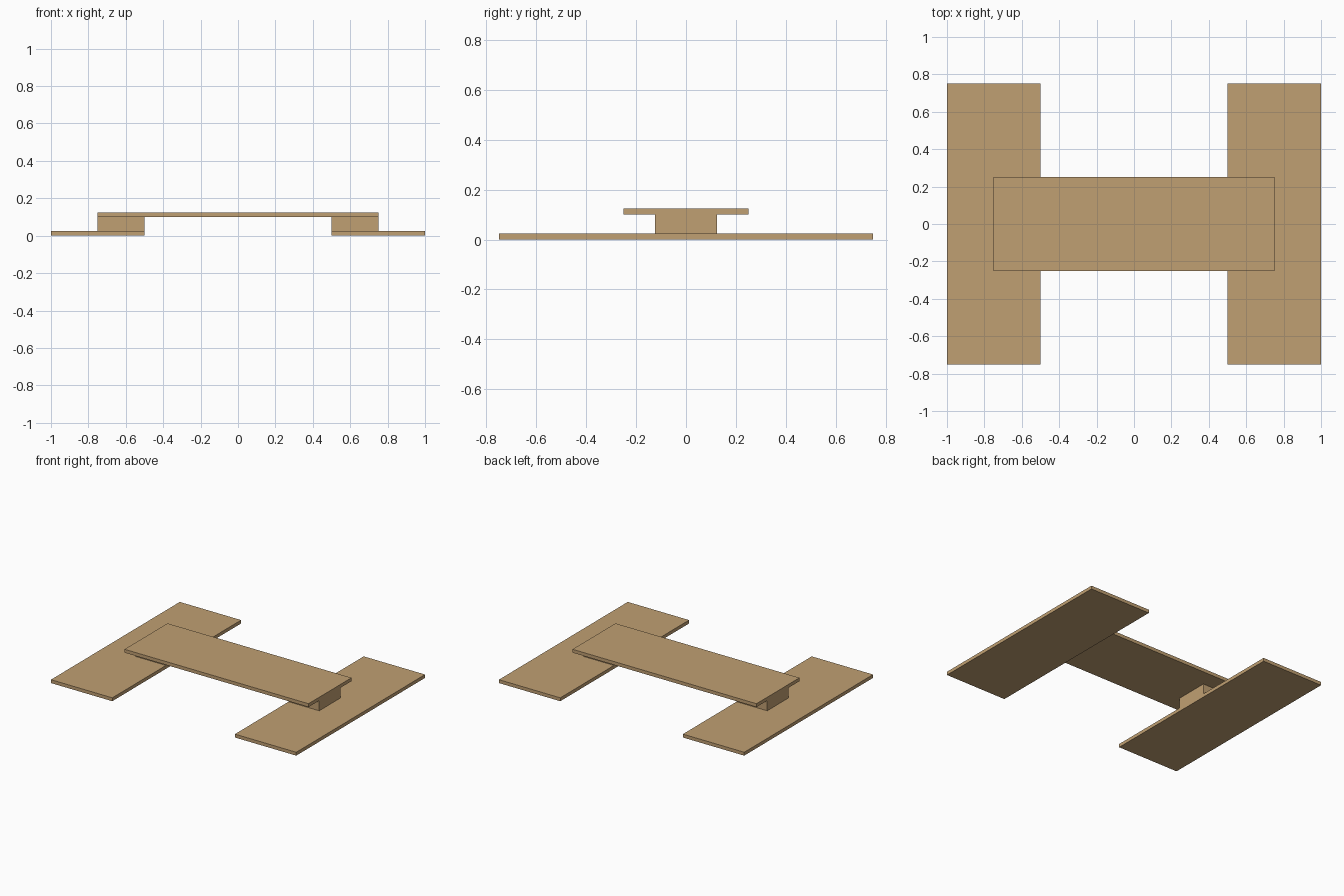
import bpy

if "Cube" in bpy.data.objects:
    bpy.data.objects.remove(bpy.data.objects["Cube"])

wood = bpy.data.materials.new("tan_wood")
wood.diffuse_color = (0.53, 0.35, 0.17, 1)
wood.use_nodes = True
wood.node_tree.nodes["Principled BSDF"].inputs["Base Color"].default_value = wood.diffuse_color


def box(name, x, y, z):
    """Axis-aligned box from (min, max) ranges."""
    spans = (x, y, z)
    bpy.ops.mesh.primitive_cube_add(size=1, location=[(a + b) / 2 for a, b in spans])
    ob = bpy.context.object
    ob.name = name
    ob.scale = [b - a for a, b in spans]
    bpy.ops.object.transform_apply(location=False, rotation=False, scale=True)
    ob.data.materials.append(wood)
    return ob


# Raised deck spanning both sides
box("top_board", (-0.75, 0.75), (-0.25, 0.25), (0.1, 0.125))

# Ground plates and the blocks carrying the deck
for side, s in (("left", -1), ("right", 1)):
    box(f"{side}_base_plate", sorted((s * 0.5, s * 1.0)), (-0.75, 0.75), (0, 0.025))
    box(f"{side}_support_block", sorted((s * 0.5, s * 0.75)), (-0.125, 0.125), (0.025, 0.1))
